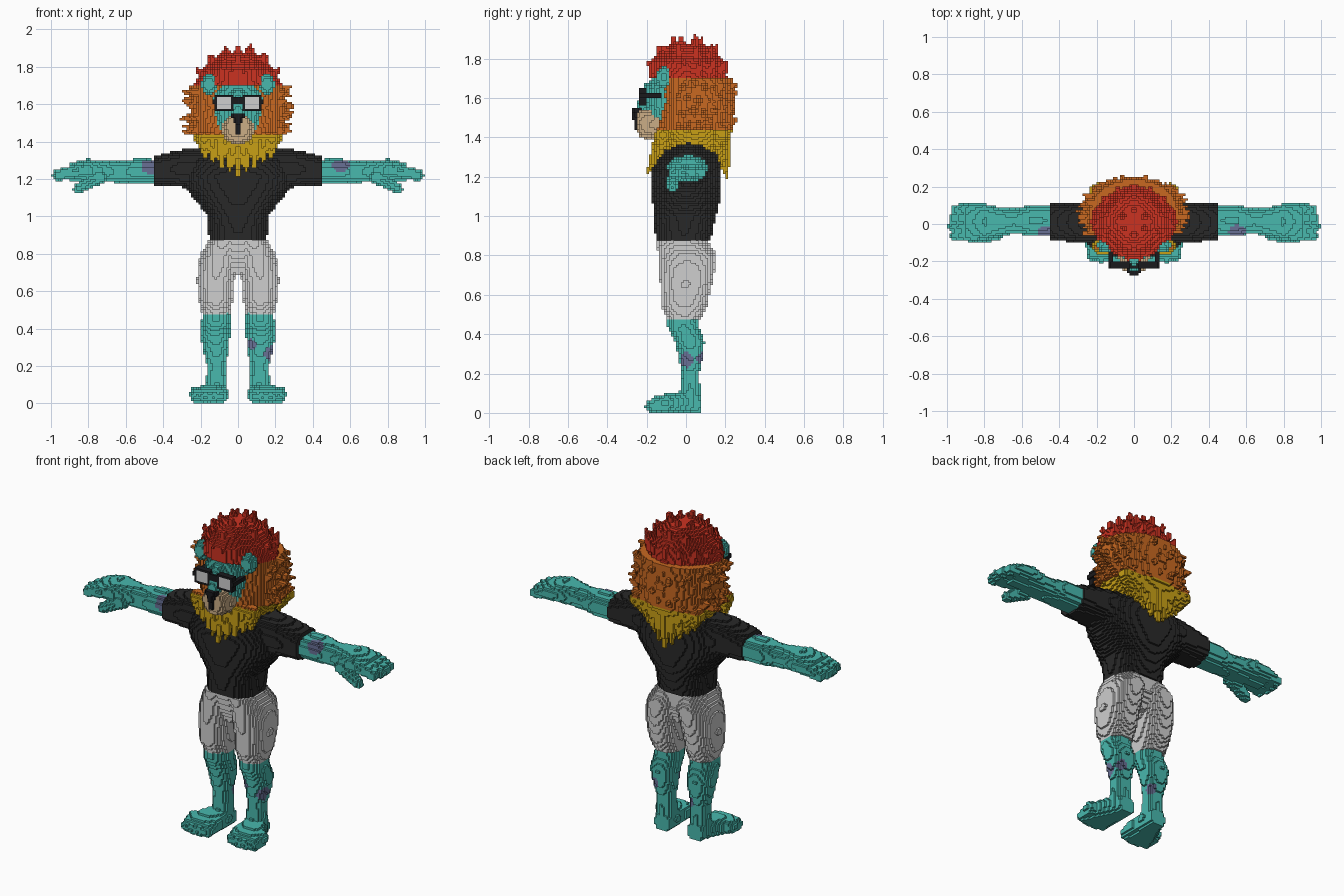
import bpy
import math
import random
from mathutils import Vector

if "Cube" in bpy.data.objects:
    bpy.data.objects.remove(bpy.data.objects["Cube"], do_unlink=True)

random.seed(4)
CELL = 0.0125
COLOURS = {
    "teal_fur": (0.065, 0.48, 0.42),
    "red_mane": (0.60, 0.032, 0.015),
    "orange_mane": (0.58, 0.14, 0.015),
    "yellow_mane": (0.58, 0.35, 0.008),
    "tan_muzzle": (0.60, 0.42, 0.24),
    "light_grey": (0.62, 0.62, 0.62),
    "shirt_black": (0.022, 0.022, 0.022),
    "glossy_black": (0.01, 0.01, 0.012),
    "purple_spot": (0.14, 0.16, 0.30),
}
names = list(COLOURS)
materials = []
for name, rgb in COLOURS.items():
    mat = bpy.data.materials.new(name)
    mat.use_nodes = True
    mat.diffuse_color = (*rgb, 1)
    shader = mat.node_tree.nodes["Principled BSDF"]
    shader.inputs["Base Color"].default_value = (*rgb, 1)
    shader.inputs["Roughness"].default_value = 0.9
    materials.append(mat)

grid = {}  # cell -> (part name, colour name)


def fill(low, high, inside):
    """Cells of a bounding box whose centres satisfy a rule."""
    spans = [range(math.floor(a / CELL) - 1, math.ceil(b / CELL) + 1) for a, b in zip(low, high)]
    return {(i, j, k) for i in spans[0] for j in spans[1] for k in spans[2]
            if k >= 0 and inside(((i + .5) * CELL, (j + .5) * CELL, (k + .5) * CELL))}


def loft(axis, rings, power=2.2):
    """Solid through elliptical rings (position, centre, centre, radius, radius)."""
    u, v = [a for a in range(3) if a != axis]
    low, high = [0] * 3, [0] * 3
    low[axis], high[axis] = rings[0][0], rings[-1][0]
    for a, c in ((u, 1), (v, 2)):
        low[a] = min(r[c] - r[c + 2] for r in rings)
        high[a] = max(r[c] + r[c + 2] for r in rings)

    def inside(p):
        for a, b in zip(rings, rings[1:]):
            if a[0] <= p[axis] < b[0]:
                t = (p[axis] - a[0]) / (b[0] - a[0])
                cu, cv, ru, rv = [m + (n - m) * t for m, n in zip(a[1:], b[1:])]
                return abs((p[u] - cu) / ru) ** power + abs((p[v] - cv) / rv) ** power <= 1
        return False
    return fill(low, high, inside)


def spike(start, end, thick, thin):
    """Rounded stroke that tapers from start to end."""
    a, b = Vector(start), Vector(end)
    d = b - a

    def inside(p):
        q = Vector(p) - a
        t = min(1, max(0, q.dot(d) / d.length_squared))
        return (q - d * t).length <= thick + (thin - thick) * t
    return fill([min(m, n) - thick for m, n in zip(a, b)],
                [max(m, n) + thick for m, n in zip(a, b)], inside)


def ball(centre, radii):
    return fill([c - r for c, r in zip(centre, radii)], [c + r for c, r in zip(centre, radii)],
                lambda p: sum(((q - c) / r) ** 2 for q, c, r in zip(p, centre, radii)) <= 1)


def box(low, high):
    return fill(low, high, lambda p: all(a <= q <= b for a, q, b in zip(low, p, high)))


def add(part, colour, cells):
    for c in cells:
        grid[c] = (part, colour)


def add_pair(part, colour, cells):
    add("left_" + part, colour, cells)
    add("right_" + part, colour, {(-1 - i, j, k) for i, j, k in cells})


def recolour(centre, radius):
    """Paint a spot on fur that is already there."""
    for c in ball(centre, (radius,) * 3):
        if c in grid and grid[c][1] == "teal_fur":
            grid[c] = (grid[c][0], "purple_spot")


# Legs and feet with toes
add_pair("leg", "teal_fur", loft(2, [
    (.05, .115, .015, .06, .055), (.12, .115, .02, .055, .05), (.2, .115, .022, .052, .045),
    (.3, .12, .025, .07, .065), (.36, .122, .02, .08, .075), (.44, .118, -.015, .077, .08),
    (.5, .115, -.02, .075, .075)]))
foot = loft(1, [(-.17, .155, .04, .09, .04), (-.1, .15, .048, .09, .048),
                (0, .12, .055, .065, .055), (.075, .11, .045, .045, .045)], 3)
for toe in range(4):
    x = .085 + .045 * toe
    foot |= spike((x, -.1, .05), (x, -.165 - .01 * (toe in (1, 2)), .034), .04, .032)
add_pair("foot", "teal_fur", foot)

# Shorts
add("shorts", "light_grey", loft(2, [(.69, 0, 0, .1, .08), (.78, 0, 0, .18, .12), (.87, 0, -.02, .155, .13)]))
trouser = loft(2, [
    (.48, .115, -.01, .076, .085), (.55, .12, -.01, .09, .12), (.65, .12, 0, .1, .13),
    (.72, .112, .005, .105, .14), (.8, .1, .01, .1, .147), (.87, .078, -.02, .08, .135)])
add("shorts", "light_grey", trouser | {(-1 - i, j, k) for i, j, k in trouser})

# Arms, fingers and thumbs
add_pair("arm", "teal_fur", loft(0, [
    (.4, .02, 1.24, .08, .065), (.55, .02, 1.24, .082, .068), (.64, .015, 1.237, .067, .058),
    (.72, .01, 1.243, .077, .057), (.8, .01, 1.25, .1, .058), (.9, .012, 1.238, .095, .045)]))
hand = spike((.74, -.055, 1.21), (.855, -.07, 1.148), .038, .027)
for y in (-.06, -.015, .032, .077):
    hand |= spike((.86, y, 1.245), (.972 - abs(y) / 4, y, 1.22), .036, .028)
add_pair("hand", "teal_fur", hand)

# Shirt with sleeves
add("shirt", "shirt_black", loft(2, [
    (.87, 0, -.015, .155, .138), (1, 0, -.005, .16, .158), (1.07, 0, 0, .215, .17),
    (1.15, 0, 0, .28, .175), (1.22, 0, 0, .295, .18), (1.3, 0, .01, .28, .158),
    (1.36, 0, .025, .22, .1), (1.4, 0, .02, .12, .08)], 2.3))
add_pair("sleeve", "shirt_black", loft(0, [
    (.18, .015, 1.25, .11, .115), (.3, .01, 1.257, .107, .1), (.445, .01, 1.245, .1, .078)], 2.5))

# Mane: solid core, then tufts
mane = loft(2, [(1.32, 0, .04, .17, .15), (1.44, 0, .04, .23, .2), (1.58, 0, .06, .255, .185),
                (1.7, 0, .045, .235, .19)])
mane |= loft(2, [(1.7, 0, .01, .235, .2), (1.78, 0, 0, .2, .19), (1.83, 0, .01, .15, .15),
                 (1.88, 0, .01, .08, .08)], 1.7)
for side in range(-4, 5):
    x = side * .046
    mane |= spike((x, -.12, 1.41), (x * .95, -.19 + .35 * abs(x), 1.22 + .55 * abs(x)), .042, .01)
    mane |= spike((x * 1.05, .175, 1.42), (x * .9, .21 - .3 * abs(x), 1.19 + .75 * abs(x)), .045, .01)
for row in range(4):
    z = 1.47 + .065 * row
    for step in range(15):
        a = math.radians(-28 + 236 * (step + .5 * (row % 2)) / 14.5)
        reach = random.uniform(.97, 1.08)
        c, s = math.cos(a), math.sin(a)
        mane |= spike((.2 * c, .05 + .15 * s, z - .01),
                      (.28 * c * reach, .05 + .2 * s * reach, z + random.uniform(-.02, .03)), .045, .008)
for radius, tip, count in ((.08, 1.905, 6), (.165, 1.86, 10), (.225, 1.78, 15)):
    for step in range(count):
        a = math.tau * step / count + math.pi / 2
        c, s = math.cos(a), math.sin(a)
        x = radius * c * (1 - .35 * max(0, -s))
        mane |= spike((.7 * x, .01 + .6 * radius * s, tip - .1),
                      (x, .01 + .9 * radius * s, tip + random.uniform(-.01, .01)), .05, .01)
for c in mane:
    z = (c[2] + .5) * CELL
    add("mane", "red_mane" if z > 1.7 else "orange_mane" if z > 1.44 else "yellow_mane", [c])

# Face, ears and muzzle
add("face", "teal_fur", loft(2, [(1.42, 0, -.08, .1, .09), (1.55, 0, -.08, .125, .11),
                                 (1.64, 0, -.08, .135, .11), (1.7, 0, -.08, .1, .1)]))
add_pair("ear", "teal_fur", ball((.155, -.115, 1.705), (.042, .04, .055)))
add("muzzle", "tan_muzzle", loft(1, [(-.255, 0, 1.49, .05, .05), (-.225, 0, 1.47, .075, .075),
                                     (-.13, 0, 1.465, .09, .08)]))
add("nose_bridge", "teal_fur", spike((0, -.18, 1.64), (0, -.22, 1.555), .04, .034))
add("nose", "glossy_black", loft(2, [(1.49, 0, -.25, .012, .02), (1.55, 0, -.25, .042, .022)], 3))
add("nose", "glossy_black", box((-.012, -.265, 1.44), (.012, -.245, 1.5)))

# Glasses: frames, lenses, bridge and temples
add_pair("glasses_frame", "glossy_black", box((.025, -.238, 1.56), (.125, -.2, 1.65)))
add_pair("glasses_lens", "light_grey", box((.04, -.238, 1.575), (.112, -.212, 1.637)))
add("glasses_bridge", "glossy_black", box((-.04, -.238, 1.6), (.04, -.2, 1.637)))
add_pair("glasses_temple", "glossy_black", box((.112, -.238, 1.6), (.138, -.125, 1.625)))

# Purple spots in the fur
for spot, size in (((.55, -.055, 1.285), .05), ((-.47, -.055, 1.275), .048), ((.06, -.03, .31), .035),
                   ((.17, .0, .27), .04), ((.15, .07, .28), .03), ((-.07, .065, .22), .035)):
    recolour(spot, size)


# Turn the outer cell walls of every part into one mesh object
meshes = {}
for cell, (part, colour) in grid.items():
    verts, faces, slots = meshes.setdefault(part, ({}, [], []))
    for axis in range(3):
        u, v = (axis + 1) % 3, (axis + 2) % 3
        for sign in (0, 1):
            neighbour = list(cell)
            neighbour[axis] += 2 * sign - 1
            if tuple(neighbour) in grid:
                continue
            quad = []
            for du, dv in ((0, 0), (1, 0), (1, 1), (0, 1)):
                corner = list(cell)
                corner[axis] += sign
                corner[u] += du
                corner[v] += dv
                quad.append(verts.setdefault(tuple(corner), len(verts)))
            faces.append(quad if sign else quad[::-1])
            slots.append(colour)

for part, (verts, faces, slots) in meshes.items():
    if not faces:
        continue
    mesh = bpy.data.meshes.new(part)
    mesh.from_pydata([[c * CELL for c in corner] for corner in verts], [], faces)
    used = [n for n in names if n in slots]
    for n in used:
        mesh.materials.append(materials[names.index(n)])
    for poly, colour in zip(mesh.polygons, slots):
        poly.material_index = used.index(colour)
    bpy.context.collection.objects.link(bpy.data.objects.new(part, mesh))
